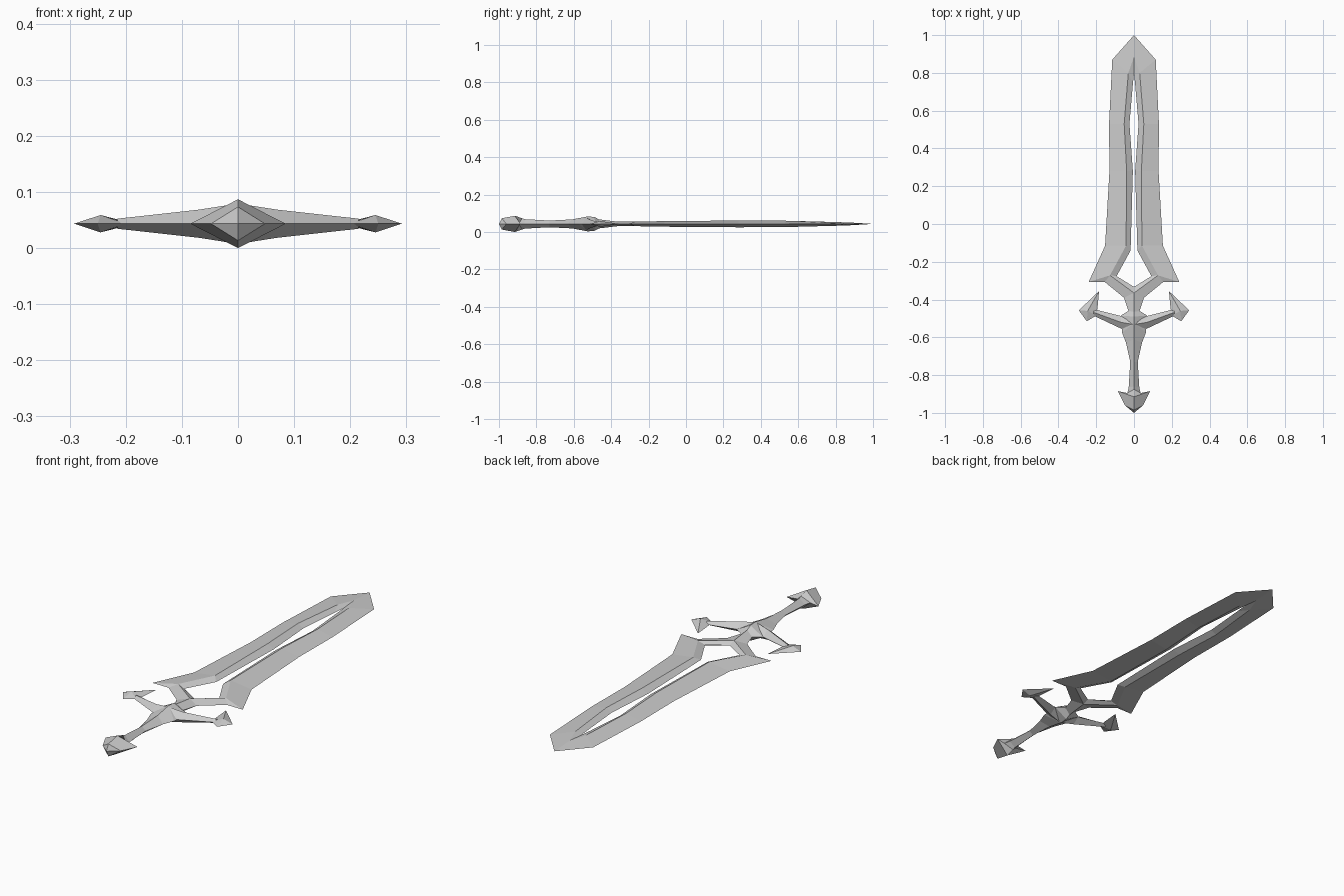
import bpy, bmesh

if "Cube" in bpy.data.objects:
    bpy.data.objects.remove(bpy.data.objects["Cube"])

Z = 0.0435  # height of the sword's flat middle plane


def finish(name, bm, mirror):
    bmesh.ops.remove_doubles(bm, verts=bm.verts, dist=1e-5)
    bmesh.ops.recalc_face_normals(bm, faces=bm.faces)
    mesh = bpy.data.meshes.new(name)
    bm.to_mesh(mesh)
    bm.free()
    ob = bpy.data.objects.new(name, mesh)
    ob.location.z = Z
    bpy.context.collection.objects.link(ob)
    if mirror:
        mod = ob.modifiers.new("Mirror", 'MIRROR')
        mod.merge_threshold = 0.0005
    return ob


def loft(name, rings, caps=True, mirror=False):
    """Skin a series of four-point rings, dropping collapsed corners."""
    bm = bmesh.new()
    cache = {}

    def vert(p):
        key = tuple(round(c, 5) for c in p)
        if key not in cache:
            cache[key] = bm.verts.new(key)
        return cache[key]

    def face(points):
        vs = list(dict.fromkeys(vert(p) for p in points))
        if len(vs) > 2 and not bm.faces.get(vs):
            bm.faces.new(vs)

    for a, b in zip(rings, rings[1:]):
        for i in range(4):
            j = (i + 1) % 4
            face((a[i], a[j], b[j], b[i]))
    if caps:
        face(rings[0])
        face(rings[-1])
    return finish(name, bm, mirror)


# Split blade: outer edge, ridge, slot edge, ridge half height
blade = [
    ((0, 1.0), (0, 0.885), (0, 0.80), 0.007),
    ((0.115, 0.87), (0.03, 0.80), (0.006, 0.74), 0.010),
    ((0.132, 0.53), (0.052, 0.53), (0.024, 0.53), 0.017),
    ((0.13, 0.28), (0.039, 0.28), (0.006, 0.28), 0.018),
    ((0.153, -0.115), (0.042, -0.115), (0.018, -0.14), 0.015),
    ((0.24, -0.307), (0.127, -0.272), (0.092, -0.276), 0.012),
    ((0.155, -0.307), (0.127, -0.272), (0.092, -0.276), 0.012),
    ((0.053, -0.39), (0, -0.365), (0, -0.333), 0.012),
]
loft("blade", [((*o, 0), (*r, h), (*i, 0), (*r, -h)) for o, r, i, h in blade],
     caps=False, mirror=True)

# Pommel, grip, hub and neck: y of side corners, half width, y of ridge, half height
hilt = [
    (-1.0, 0, -1.0, 0),
    (-0.96, 0.048, -0.985, 0.03),
    (-0.885, 0.085, -0.915, 0.0435),
    (-0.895, 0.035, -0.875, 0.03),
    (-0.865, 0.028, -0.86, 0.025),
    (-0.73, 0.02, -0.73, 0.018),
    (-0.63, 0.042, -0.61, 0.024),
    (-0.575, 0.063, -0.525, 0.04),
    (-0.485, 0.07, -0.49, 0.037),
    (-0.46, 0.03, -0.465, 0.024),
    (-0.39, 0.053, -0.365, 0.012),
]
loft("hilt", [((w, yw, 0), (0, yh, h), (-w, yw, 0), (0, yh, -h))
              for yw, w, yh, h in hilt])

# Guard arms: x, upper y, lower y, half height
arm = [
    (0, -0.475, -0.59, 0.036),
    (0.07, -0.487, -0.553, 0.025),
    (0.215, -0.45, -0.485, 0.009),
]
loft("guard_arms", [((x, t, 0), (x, (t + b) / 2, h), (x, b, 0), (x, (t + b) / 2, -h))
                    for x, t, b, h in arm], mirror=True)

# Barbed guard tips: faceted fans around a raised centre
outline = [(0.185, -0.355), (0.292, -0.457), (0.25, -0.515), (0.2, -0.485), (0.193, -0.445)]
bm = bmesh.new()
rim = [bm.verts.new((x, y, 0)) for x, y in outline]
for h in (0.0155, -0.0155):
    peak = bm.verts.new((0.245, -0.46, h))
    for a, b in zip(rim, rim[1:] + rim[:1]):
        bm.faces.new((a, b, peak))
finish("guard_tips", bm, True)
